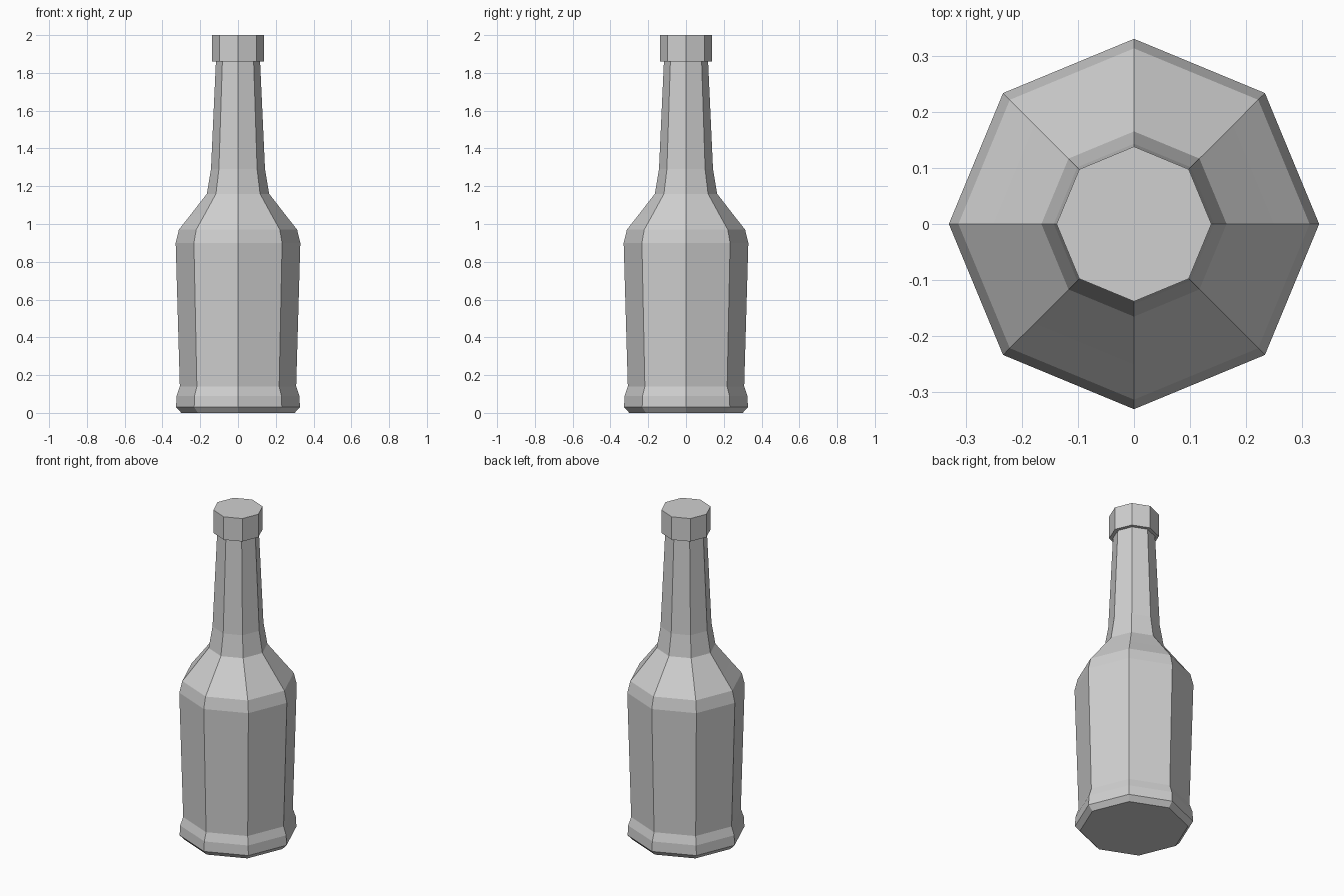
import bpy
import bmesh
from math import cos, sin, tau

SIDES = 8

cube = bpy.data.objects.get("Cube")
if cube:
    bpy.data.objects.remove(cube, do_unlink=True)

grey = bpy.data.materials.new("plain grey")
grey.use_nodes = True
grey.diffuse_color = (0.63, 0.63, 0.63, 1)
grey.node_tree.nodes["Principled BSDF"].inputs["Base Color"].default_value = grey.diffuse_color


def lathe(name, profile, close_bottom=False, close_top=False):
    """Spin (radius, height) points into a flat-sided solid."""
    bm = bmesh.new()
    rings = [[bm.verts.new((r * cos(tau * i / SIDES), r * sin(tau * i / SIDES), z))
              for i in range(SIDES)] for r, z in profile]
    for low, high in zip(rings, rings[1:]):
        for i in range(SIDES):
            j = (i + 1) % SIDES
            bm.faces.new((low[i], low[j], high[j], high[i]))
    if close_bottom:
        bm.faces.new(rings[0][::-1])
    if close_top:
        bm.faces.new(rings[-1])
    mesh = bpy.data.meshes.new(name)
    bm.to_mesh(mesh)
    bm.free()
    mesh.materials.append(grey)
    obj = bpy.data.objects.new(name, mesh)
    bpy.context.collection.objects.link(obj)
    return obj


# Foot, belly, shoulder and neck
lathe("bottle_body", [
    (0.30, 0), (0.328, 0.03), (0.325, 0.09), (0.308, 0.14),
    (0.33, 0.90), (0.313, 0.97), (0.25, 1.05), (0.165, 1.16),
    (0.143, 1.29), (0.117, 1.86),
], close_bottom=True)

# Cap, overhanging the top of the neck
lathe("bottle_cap", [(0.117, 1.86), (0.138, 1.86), (0.138, 2)], close_top=True)
